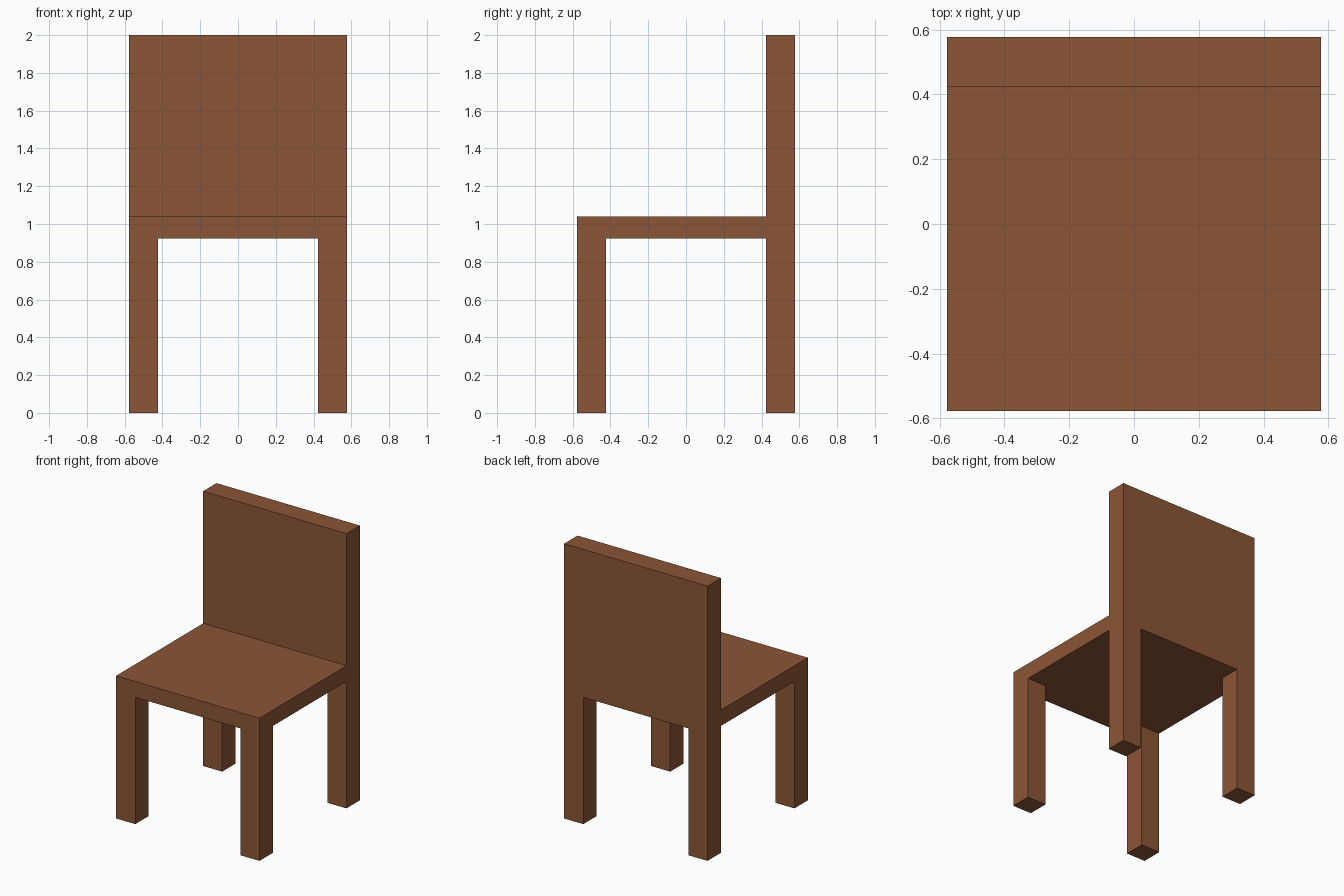
import bpy
import bmesh
from mathutils import Vector

if "Cube" in bpy.data.objects:
    bpy.data.objects.remove(bpy.data.objects["Cube"])

U = 1 / 26            # model unit: the chair is 52 units tall
HALF = 15 * U         # half width and depth
INNER = 11 * U        # inner face of legs and backrest
SEAT_LOW, SEAT_TOP, TOP = 24 * U, 27 * U, 52 * U

wood = bpy.data.materials.new("brown wood")
wood.diffuse_color = (0.258, 0.093, 0.037, 1)
wood.use_nodes = True
wood.node_tree.nodes["Principled BSDF"].inputs["Base Color"].default_value = wood.diffuse_color


def box(name, lo, hi):
    """Add a flat-shaded box between two corners."""
    lo, hi = Vector(lo), Vector(hi)
    bm = bmesh.new()
    bmesh.ops.create_cube(bm, size=1)
    bmesh.ops.scale(bm, vec=hi - lo, verts=bm.verts)
    bmesh.ops.translate(bm, vec=(lo + hi) / 2, verts=bm.verts)
    mesh = bpy.data.meshes.new(name)
    bm.to_mesh(mesh)
    bm.free()
    mesh.materials.append(wood)
    obj = bpy.data.objects.new(name, mesh)
    bpy.context.collection.objects.link(obj)
    return obj


# Seat slab
box("seat", (-HALF, -HALF, SEAT_LOW), (HALF, HALF, SEAT_TOP))

# Solid backrest standing on the rear of the seat
box("backrest", (-HALF, INNER, SEAT_TOP), (HALF, HALF, TOP))

# Four square legs, flush with the seat corners
for x_name, x in (("left", -HALF), ("right", INNER)):
    for y_name, y in (("front", -HALF), ("back", INNER)):
        box(f"{y_name}_{x_name}_leg", (x, y, 0),
            (x + HALF - INNER, y + HALF - INNER, SEAT_LOW))
